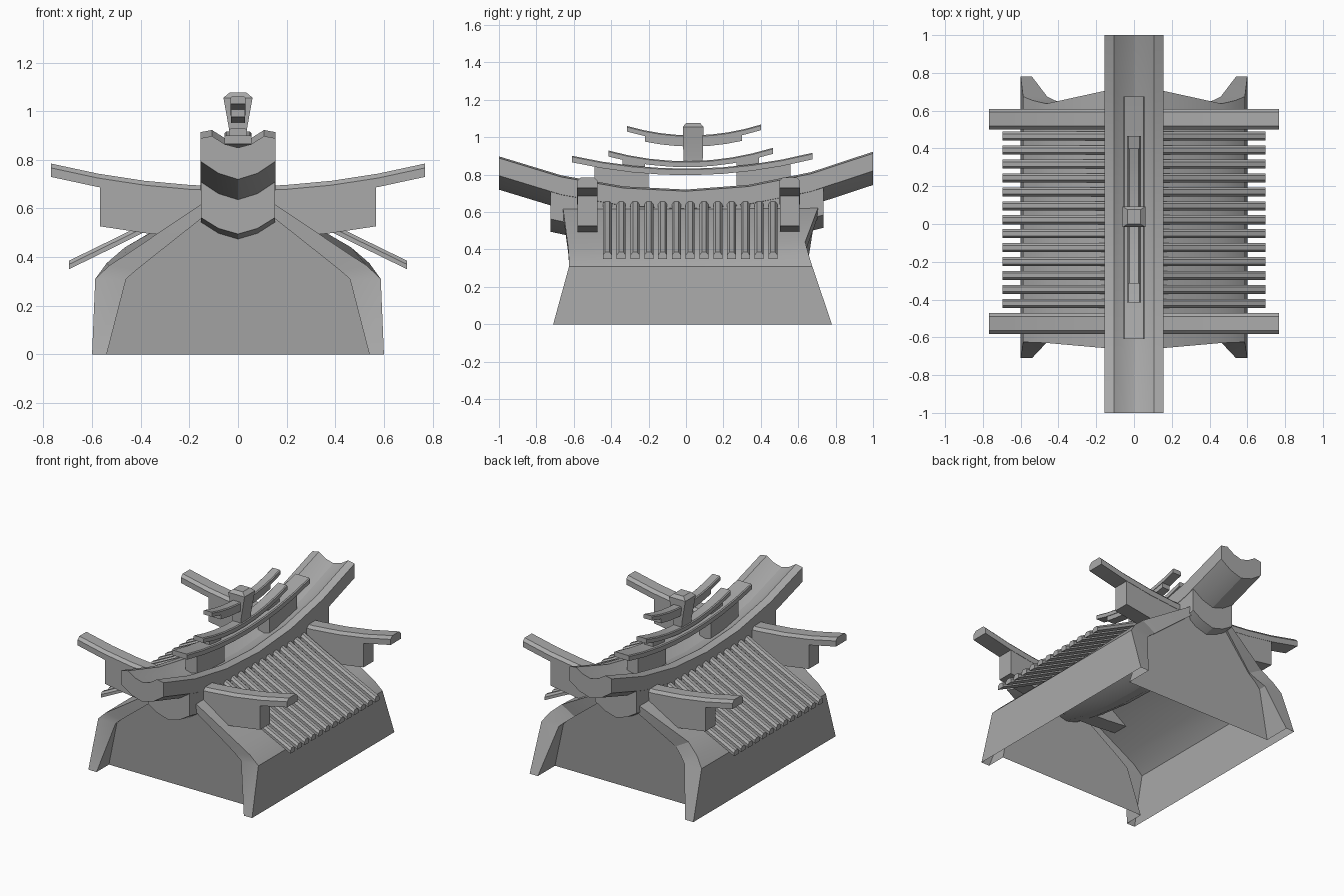
import bpy
import bmesh

cube = bpy.data.objects.get("Cube")
if cube:
    bpy.data.objects.remove(cube)

stone = bpy.data.materials.new("grey stone")
stone.use_nodes = True
grey = (0.4, 0.4, 0.4, 1)
stone.diffuse_color = grey
stone.node_tree.nodes["Principled BSDF"].inputs["Base Color"].default_value = grey
parts = []


def loft(name, rings, closed=True):
    """Skin matching rings of points and cap both ends."""
    bm = bmesh.new()
    rows = [[bm.verts.new(p) for p in ring] for ring in rings]
    n = len(rows[0])
    for a, b in zip(rows, rows[1:]):
        for i in range(n if closed else n - 1):
            j = (i + 1) % n
            bm.faces.new((a[i], a[j], b[j], b[i]))
    bm.faces.new(rows[0])
    bm.faces.new(rows[-1])
    bmesh.ops.recalc_face_normals(bm, faces=bm.faces)
    mesh = bpy.data.meshes.new(name)
    bm.to_mesh(mesh)
    bm.free()
    mesh.materials.append(stone)
    obj = bpy.data.objects.new(name, mesh)
    bpy.context.collection.objects.link(obj)
    parts.append(obj)
    return obj


def spread(a, b, n):
    return [a + (b - a) * i / n for i in range(n + 1)]


def mirrored(half):
    """Profile from one foot over the middle to the other foot."""
    return half + [(-x, y, z) for x, y, z in reversed(half[:-1])]


def bar_section(half, top, bottom, chamfer):
    """Bar cross-section with chamfered upper corners."""
    c = chamfer
    return [(-half, bottom), (-half, top - c), (-half + c, top),
            (half - c, top), (half, top - c), (half, bottom)]


def along_y(name, a, b, n, half, top, bottom, chamfer=0.006):
    loft(name, [[(u, y, z) for u, z in bar_section(half, top(y), bottom(y), chamfer)]
                for y in spread(a, b, n)])


def along_x(name, reach, n, mid, half, top, bottom, chamfer):
    loft(name, [[(x, mid + u, z) for u, z in bar_section(half, top(x), bottom(x), chamfer)]
                for x in spread(-reach, reach, n)])


# Hollow body: recessed gables, flared end trims and the outer shell
OUTER = [(0.6, 0), (0.587, 0.31), (0.53, 0.365), (0.46, 0.41), (0.155, 0.615), (0, 0.66)]
REAR = [(0.6, 0), (0.587, 0.31), (0.54, 0.375), (0.465, 0.44), (0.155, 0.62), (0, 0.66)]
INNER = [(0.54, 0), (0.46, 0.31), (0.42, 0.345), (0.37, 0.385), (0.13, 0.575), (0, 0.64)]
FRONT_Y = [-0.71, -0.625, -0.627, -0.63, -0.657, -0.66]
REAR_Y = [0.78, 0.675, 0.655, 0.637, 0.705, 0.715]
FRONT_GABLE = [-0.58, -0.61, -0.613, -0.617, -0.642, -0.65]
REAR_GABLE = [0.6, 0.625, 0.63, 0.63, 0.69, 0.7]


def ring(profile, ys):
    return mirrored([(x, y, z) for (x, z), y in zip(profile, ys)])


loft("hollow_body", [
    ring(INNER, FRONT_GABLE), ring(INNER, FRONT_Y), ring(OUTER, FRONT_Y),
    ring(OUTER, [0.03] * 6),
    ring(REAR, REAR_Y), ring(INNER, REAR_Y), ring(INNER, REAR_GABLE)], closed=False)


# Sagging ridge with a hollowed top and a keel below
def ridge_z(y):
    return 0.717 + 0.19 * y * y + 0.0125 * y


RIDGE = [(0.155, -0.1), (0.155, -0.006), (0.107, 0.003), (0.055, -0.03), (0, -0.045),
         (-0.055, -0.03), (-0.107, 0.003), (-0.155, -0.006), (-0.155, -0.1),
         (-0.08, -0.15), (0, -0.175), (0.08, -0.15)]
KEEL = [(0.153, -0.08), (-0.153, -0.08), (-0.153, -0.245),
        (-0.08, -0.29), (0, -0.313), (0.08, -0.29), (0.153, -0.245)]
for name, shape, a, b in (("ridge", RIDGE, -1, 1), ("ridge_keel", KEEL, -0.725, 0.735)):
    loft(name, [[(x, y, ridge_z(y) + z) for x, z in shape] for y in spread(a, b, 6)])


# Upswept cross beams with a deeper block below each
def wing_z(x):
    return 0.69 + 0.16 * x * x


for name, y in (("front", -0.527), ("rear", 0.555)):
    along_x(name + "_cross_beam", 0.768, 8, y, 0.055, wing_z,
            lambda x: wing_z(x) - 0.055, 0.018)
    along_x(name + "_beam_block", 0.568, 6, y, 0.053,
            lambda x: wing_z(x) - 0.03, lambda x: wing_z(x) - 0.215, 0.002)

# Roof ribs on both slopes
RIB_PATH = [(0.695, 0.37), (0.48, 0.475), (0.3, 0.565), (0.11, 0.665)]
RIB_SECTION = [(-0.024, -0.02), (-0.024, 0), (-0.012, 0.015),
               (0.012, 0.015), (0.024, 0), (0.024, -0.02)]
for side, label in ((1, "left"), (-1, "right")):
    for i, y in enumerate(spread(-0.42, 0.465, 12)):
        loft(f"{label}_rib_{i + 1}",
             [[(side * x, y + u, z + w) for u, w in RIB_SECTION] for x, z in RIB_PATH])


# Stacked curved crests above the ridge
def lower_z(y):
    return 0.832 + 0.185 * y * y


def middle_z(y):
    return 0.872 + 0.33 * y * y


def upper_z(y):
    return 1.01 + 0.42 * (y - 0.03) ** 2


along_y("lower_crest", -0.61, 0.675, 8, 0.055, lower_z, lambda y: lower_z(y) - 0.035)
along_y("middle_crest", -0.415, 0.465, 8, 0.036, middle_z, lambda y: middle_z(y) - 0.032)
along_y("upper_crest", -0.315, 0.4, 8, 0.031, upper_z, lambda y: upper_z(y) - 0.03)
along_y("upper_crest_bracket", -0.22, 0.3, 6, 0.028,
        lambda y: upper_z(y) - 0.025, lambda y: upper_z(y) - 0.06, 0.002)

# Supports between the crests
for name, a, b in (("front", -0.49, -0.2), ("rear", 0.27, 0.56)):
    along_y(name + "_lower_support", a, b, 2, 0.042,
            lambda y: lower_z(y) - 0.02, lambda y: ridge_z(y) - 0.05, 0.002)
for name, a, b in (("front", -0.34, -0.22), ("rear", 0.27, 0.39)):
    along_y(name + "_middle_support", a, b, 1, 0.03,
            lambda y: middle_z(y) - 0.02, lambda y: lower_z(y) - 0.02, 0.002)

# Central post widening upward to a chamfered cap
POST = [(0.03, 0.05, 0.84), (0.032, 0.052, 0.9), (0.05, 0.054, 1.0),
        (0.06, 0.055, 1.055), (0.035, 0.038, 1.076)]
loft("centre_post", [[(-w, 0.038 - d, z), (w, 0.038 - d, z),
                      (w, 0.038 + d, z), (-w, 0.038 + d, z)] for w, d, z in POST])

# Smooth the gentle curves and keep the hard edges
bpy.ops.object.select_all(action="DESELECT")
for obj in parts:
    obj.select_set(True)
bpy.context.view_layer.objects.active = parts[0]
bpy.ops.object.shade_smooth_by_angle(angle=0.45)
